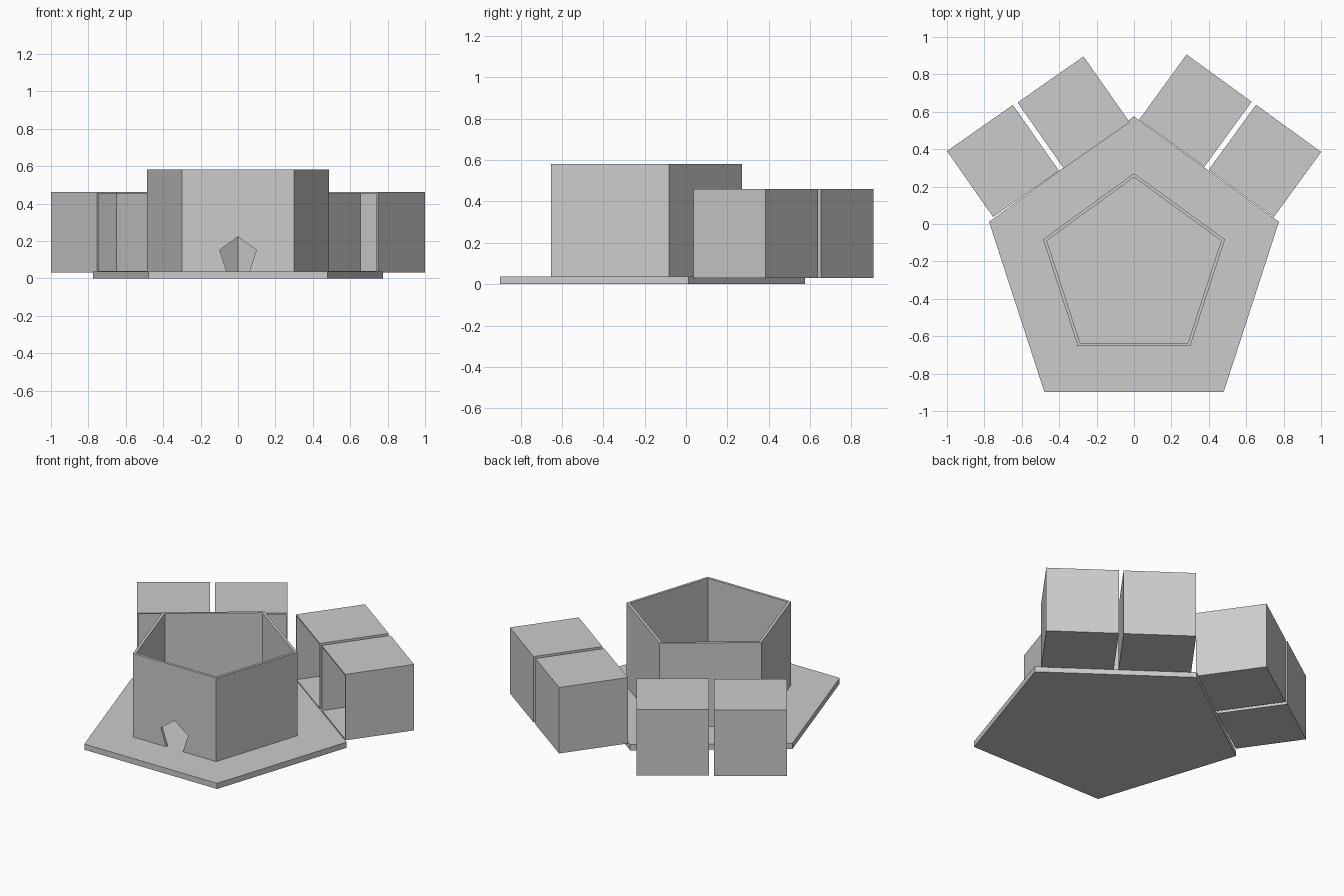
import bpy, bmesh
from math import sin, cos, pi, radians

if "Cube" in bpy.data.objects:
    bpy.data.objects.remove(bpy.data.objects["Cube"])

CY = -0.24  # centre of the pentagons in y


def pentagon(r):
    return [(r * sin(2 * pi * i / 5), r * cos(2 * pi * i / 5)) for i in range(5)]


def finish(name, bm):
    bmesh.ops.recalc_face_normals(bm, faces=bm.faces)
    mesh = bpy.data.meshes.new(name)
    bm.to_mesh(mesh)
    bm.free()
    obj = bpy.data.objects.new(name, mesh)
    bpy.context.collection.objects.link(obj)
    return obj


def prism(name, points, vec):
    """Extrude a closed 3D outline along vec."""
    bm = bmesh.new()
    face = bm.faces.new([bm.verts.new(p) for p in points])
    res = bmesh.ops.extrude_face_region(bm, geom=[face])
    verts = [g for g in res["geom"] if isinstance(g, bmesh.types.BMVert)]
    bmesh.ops.translate(bm, verts=verts, vec=vec)
    return finish(name, bm)


# Pentagonal base plate
prism("base_plate", [(x, y + CY, 0) for x, y in pentagon(0.815)], (0, 0, 0.037))

# Open pentagonal wall ring
bm = bmesh.new()
rings = [[bm.verts.new((x, y + CY, z)) for x, y in pentagon(r)]
         for r, z in ((0.511, 0.037), (0.511, 0.582), (0.49, 0.582), (0.49, 0.037))]
for a, b in zip(rings, rings[1:] + rings[:1]):
    for i in range(5):
        j = (i + 1) % 5
        bm.faces.new((a[i], a[j], b[j], b[i]))
wall = finish("pentagon_wall", bm)

# Pentagonal doorway through the front wall
cutter = prism("doorway_cutter", [(x, -0.75, z + 0.12) for x, z in pentagon(0.103)], (0, 0.2, 0))
cutter.hide_render = True
cutter.hide_set(True)
cut = wall.modifiers.new("doorway", "BOOLEAN")
cut.operation = "DIFFERENCE"
cut.solver = "EXACT"
cut.object = cutter

# Cubes behind the base, open on the side facing the wall
for name, x, y, angle in (("right_inner_box", 0.3285, 0.606, -36),
                          ("right_outer_box", 0.70, 0.3375, -36),
                          ("left_inner_box", -0.3227, 0.5965, 35),
                          ("left_outer_box", -0.7005, 0.337, 35)):
    bm = bmesh.new()
    bmesh.ops.create_cube(bm, size=0.43)
    bm.normal_update()
    bmesh.ops.delete(bm, geom=[f for f in bm.faces if f.normal.y < -0.9], context="FACES_ONLY")
    mesh = bpy.data.meshes.new(name)
    bm.to_mesh(mesh)
    bm.free()
    box = bpy.data.objects.new(name, mesh)
    bpy.context.collection.objects.link(box)
    box.location = (x, y, 0.246)
    box.rotation_euler.z = radians(angle)
    shell = box.modifiers.new("thickness", "SOLIDIFY")
    shell.thickness = 0.008
    shell.offset = -1
    shell.use_even_offset = True
